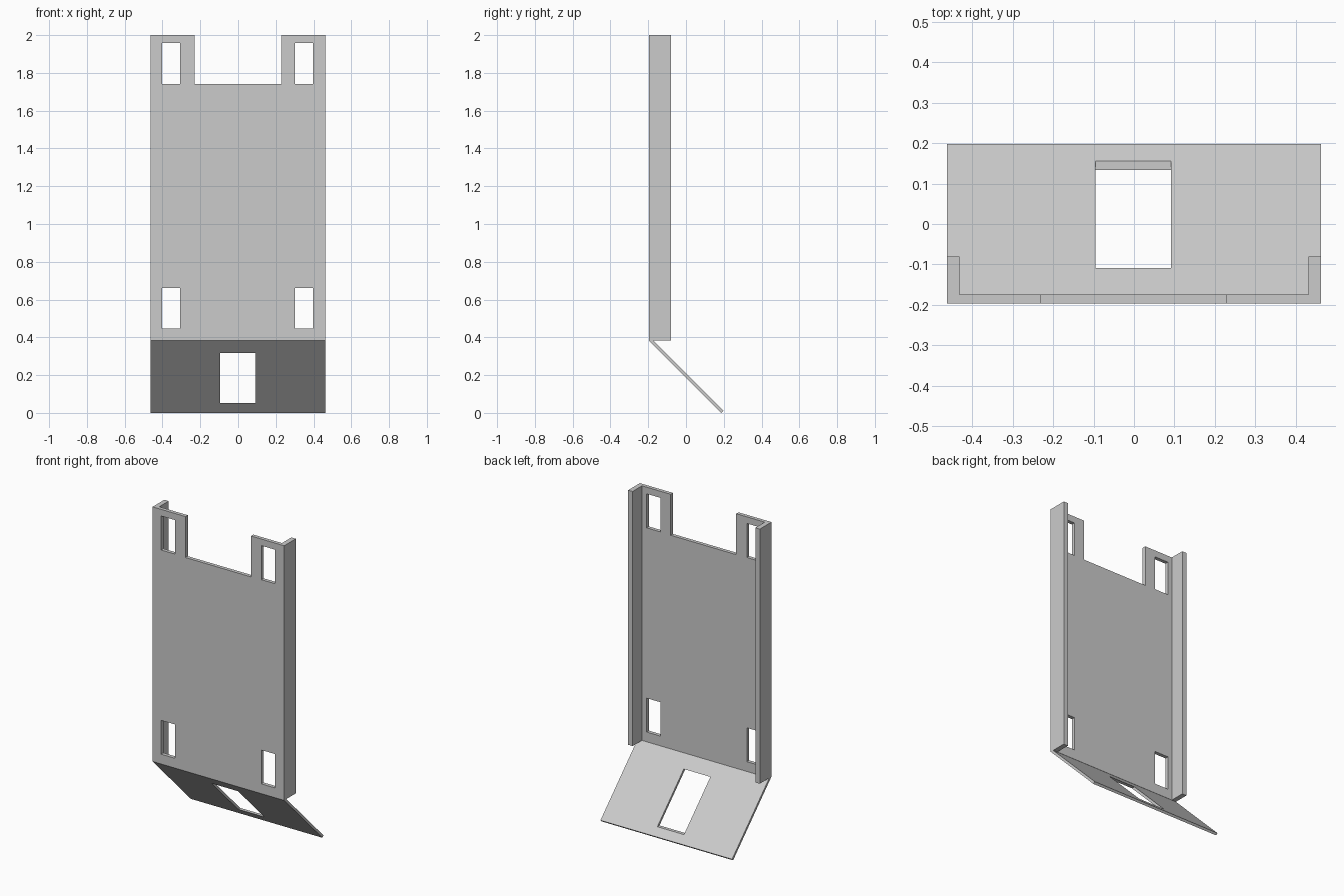
import bpy, bmesh
from mathutils import Vector

if "Cube" in bpy.data.objects:
    bpy.data.objects.remove(bpy.data.objects["Cube"])

W = 0.462      # half width
HINGE = 0.384  # height where the upright panel meets the sloping flap


def prism(name, points, direction):
    """Extrude a closed 3D outline along a direction."""
    bm = bmesh.new()
    face = bm.faces.new([bm.verts.new(p) for p in points])
    ext = bmesh.ops.extrude_face_region(bm, geom=[face])
    verts = [v for v in ext["geom"] if isinstance(v, bmesh.types.BMVert)]
    bmesh.ops.translate(bm, verts=verts, vec=Vector(direction))
    bmesh.ops.recalc_face_normals(bm, faces=bm.faces)
    mesh = bpy.data.meshes.new(name)
    bm.to_mesh(mesh)
    bm.free()
    obj = bpy.data.objects.new(name, mesh)
    bpy.context.collection.objects.link(obj)
    return obj


def cut(obj, x0, x1, z0, z1):
    """Cut a rectangular opening straight through, front to back."""
    outline = [(x0, -1, z0), (x1, -1, z0), (x1, -1, z1), (x0, -1, z1)]
    cutter = prism("cutter", outline, (0, 2, 0))
    cutter.hide_render = True
    mod = obj.modifiers.new("opening", 'BOOLEAN')
    mod.operation = 'DIFFERENCE'
    mod.solver = 'EXACT'
    mod.object = cutter
    bpy.context.view_layer.objects.active = obj
    bpy.ops.object.modifier_apply(modifier=mod.name)
    bpy.data.objects.remove(cutter, do_unlink=True)


# Upright panel with side flanges: U-shaped section extruded upward
half = [(W, -0.197), (W, -0.08), (W - 0.031, -0.08), (W - 0.031, -0.174)]
section = half + [(-x, y) for x, y in reversed(half)]
panel = prism("upright_panel", [(x, y, HINGE) for x, y in section],
              (0, 0, 2 - HINGE))

# Top notch and four slots
cut(panel, -0.231, 0.229, 1.74, 2.1)
for z0, z1 in ((0.446, 0.661), (1.742, 1.958)):
    cut(panel, -0.402, -0.306, z0, z1)
    cut(panel, 0.302, 0.398, z0, z1)

# Sloping flap at the foot with its window
slope = [(-0.197, HINGE), (0.187, 0), (0.198, 0.011), (-0.175, HINGE)]
flap = prism("sloping_flap", [(-W, y, z) for y, z in slope], (2 * W, 0, 0))
cut(flap, -0.095, 0.092, 0.053, 0.318)
